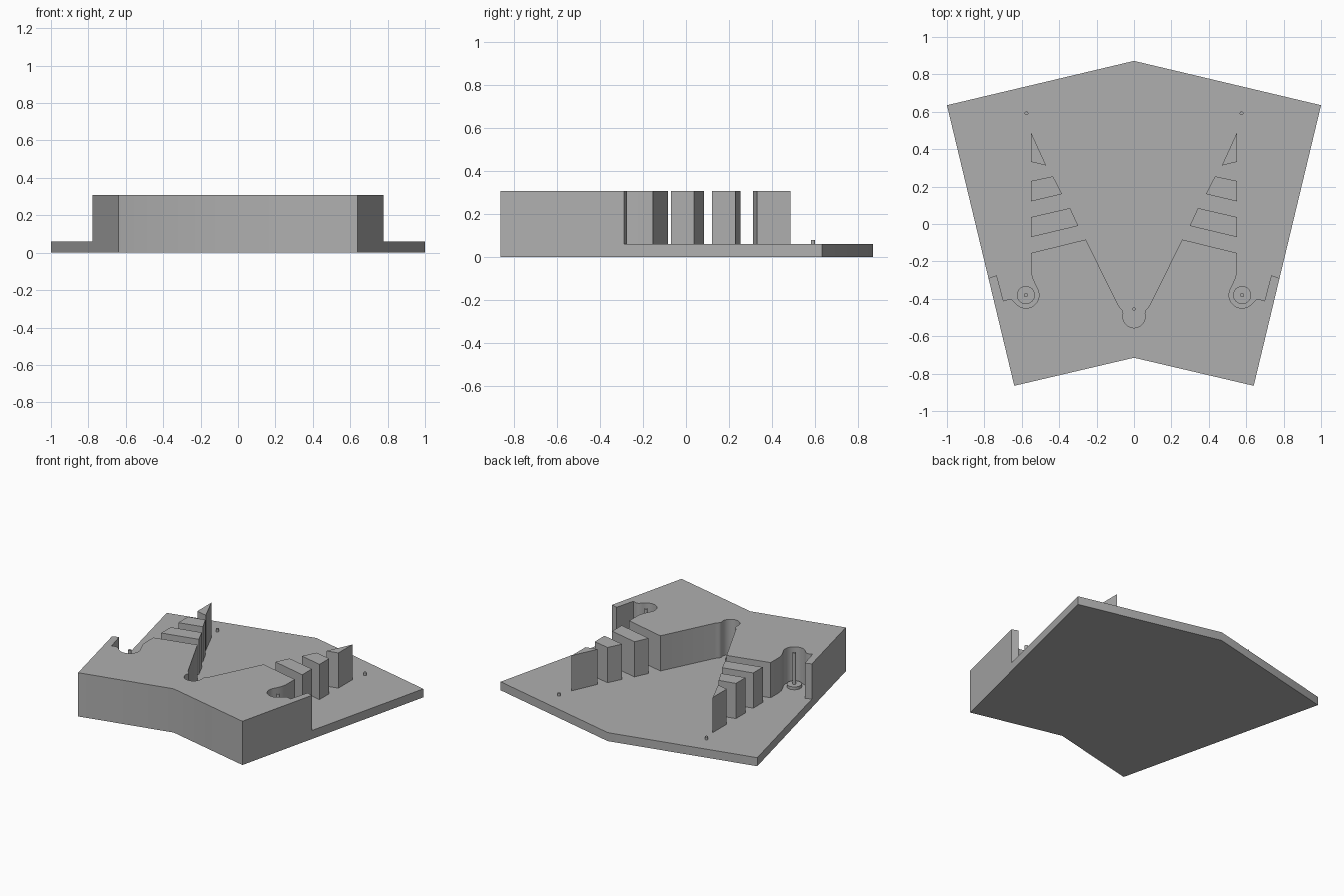
import bpy, bmesh
from math import cos, sin, radians

cube = bpy.data.objects.get("Cube")
if cube:
    bpy.data.objects.remove(cube, do_unlink=True)

FLOOR, TOP = 0.06, 0.308

grey = bpy.data.materials.new("plain grey")
grey.use_nodes = True
colour = (0.43, 0.43, 0.43, 1)
grey.diffuse_color = colour
grey.node_tree.nodes["Principled BSDF"].inputs["Base Color"].default_value = colour


def arc(cx, cy, r, start, end, steps):
    """Points along a circular arc, angles in degrees."""
    angles = [radians(start + (end - start) * i / steps) for i in range(steps + 1)]
    return [(cx + r * cos(a), cy + r * sin(a)) for a in angles]


def mirrored(points):
    return [(-x, y) for x, y in reversed(points)]


def prism(name, points, z0, z1):
    """Extrude a flat outline between two heights."""
    bm = bmesh.new()
    face = bm.faces.new([bm.verts.new((x, y, z0)) for x, y in points])
    extruded = bmesh.ops.extrude_face_region(bm, geom=[face], use_keep_orig=True)
    for v in extruded["geom"]:
        if isinstance(v, bmesh.types.BMVert):
            v.co.z = z1
    bmesh.ops.recalc_face_normals(bm, faces=bm.faces[:])
    mesh = bpy.data.meshes.new(name)
    bm.to_mesh(mesh)
    bm.free()
    mesh.materials.append(grey)
    obj = bpy.data.objects.new(name, mesh)
    bpy.context.collection.objects.link(obj)
    bpy.ops.object.select_all(action="DESELECT")
    obj.select_set(True)
    bpy.context.view_layer.objects.active = obj
    bpy.ops.object.shade_smooth_by_angle(angle=radians(35))
    return obj


def pair(name, points, z0, z1):
    prism("left_" + name, points, z0, z1)
    prism("right_" + name, mirrored(points), z0, z1)


def disc(x, y, r, steps=24):
    return arc(x, y, r, 0, 360, steps)[:-1]


# Wall between raised block and low floor, from the left edge to the middle
pivot = (0.578, -0.38)
wall = [(0.778, -0.29), (0.734, -0.274), (0.698, -0.411), (0.668, -0.402), (0.652, -0.405)]
wall += arc(*pivot, 0.07, -38, -210, 20)
wall += [(0.53, -0.32), (0.545, -0.285), (0.551, -0.25)]
wall += [(0.551, -0.155), (0.258, -0.083)]
wall += [(0.082, -0.438), (0.069, -0.454), (0.06, -0.464)]
wall += arc(0, -0.495, 0.06, 18, -90, 14)
wall += mirrored(wall[:-1])

# Raised front block and low rear floor share that wall
prism("raised_block", wall + [(-0.64, -0.865), (0, -0.715), (0.64, -0.865)], 0, TOP)
prism("floor_plate", wall + [(-1, 0.635), (0, 0.872), (1, 0.635)], 0, FLOOR)

# Separate tapering wedges on the floor
pair("rear_wedge", [(0.55, 0.488), (0.47, 0.313), (0.55, 0.332)], FLOOR, TOP)
pair("middle_wedge", [(0.55, 0.23), (0.433, 0.255), (0.385, 0.16), (0.55, 0.121)], FLOOR, TOP)
pair("front_wedge", [(0.55, 0.037), (0.342, 0.085), (0.298, -0.01), (0.55, -0.07)], FLOOR, TOP)

# Pivot washers with tall pins
pair("pivot_washer", disc(*pivot, 0.048, 32), FLOOR, 0.08)
pair("pivot_pin", disc(*pivot, 0.011), FLOOR, 0.3)

# Short locating pins
pair("locating_pin", disc(0.575, 0.592, 0.01), FLOOR, 0.08)
prism("centre_pin", disc(0, -0.455, 0.009), FLOOR, 0.08)
